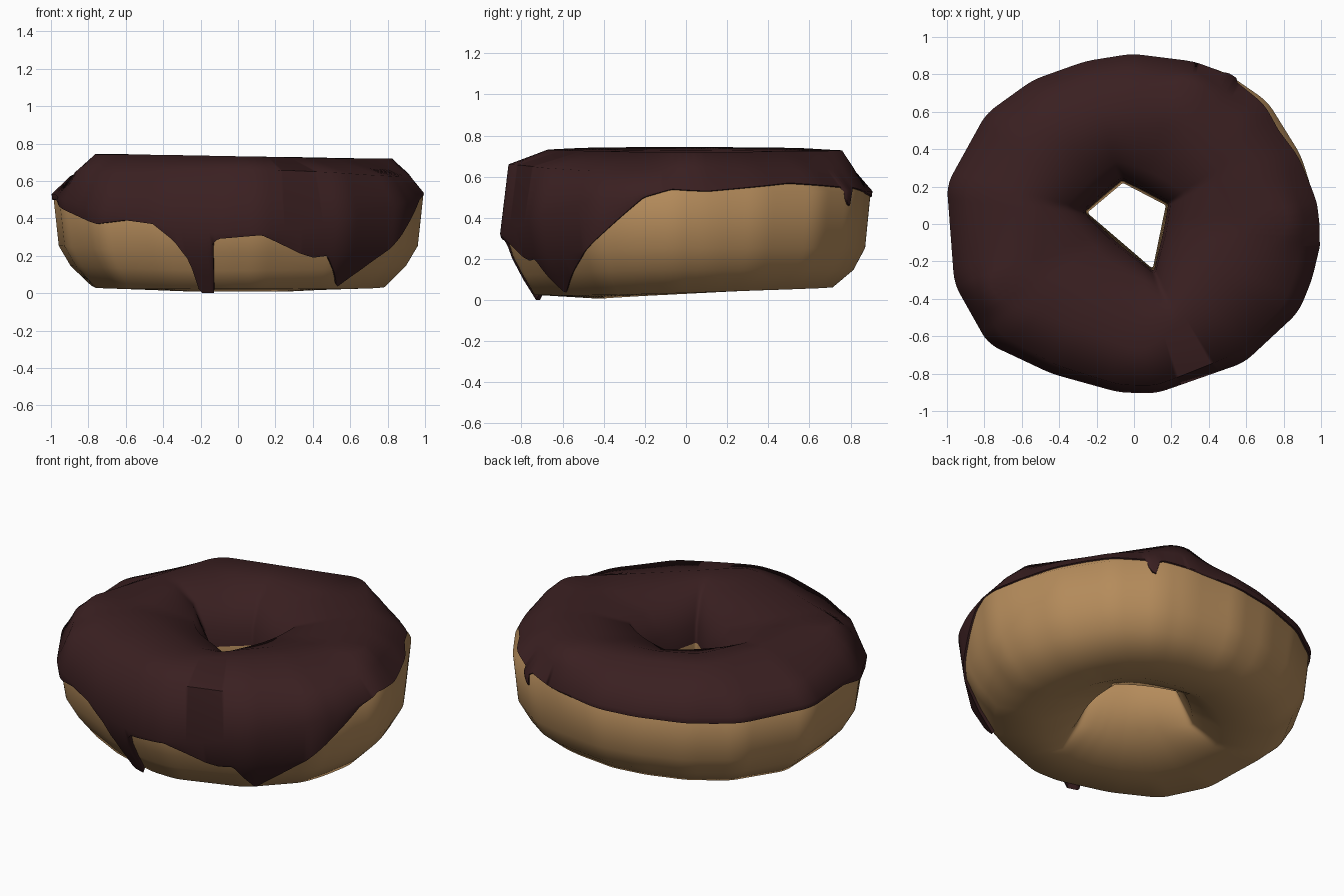
import bpy, bmesh, math
from mathutils import Vector

if "Cube" in bpy.data.objects:
    bpy.data.objects.remove(bpy.data.objects["Cube"])

N = 288  # columns around the ring

# Plan outlines (x, y) of the widest line, the hole and the top crest
OUTER = [(1.005, -.07), (.975, .13), (.9, .37), (.72, .66), (.49, .82), (.31, .87), (-.01, .91),
         (-.26, .87), (-.54, .77), (-.79, .59), (-1, .21), (-.96, -.32), (-.78, -.64),
         (-.44, -.8), (-.08, -.9), (.12, -.905), (.59, -.74), (.88, -.47), (.95, -.3)]
HOLE = [(.17, .1), (-.06, .22), (-.25, .06), (.1, -.24)]
CREST = [(.86, 0), (.32, .78), (-.5, .53), (-.79, -.37), (.05, -.69)]
# Lower edge of the icing: (angle in degrees, height)
EDGE = [(0, .535), (6, .53), (33, .57), (54, .55), (55.5, .47), (57.5, .46), (59, .55), (75, .52),
        (95, .5), (135, .49), (170, .5), (188, .5), (205, .43), (220, .37), (230, .39), (240, .37),
        (247, .28), (252, .17), (254, 0), (260, 0), (261, .26), (263, .29), (278, .31),
        (293, .21), (298, .19), (303, .2), (306, .14), (312, .03), (326, .2), (335, .32),
        (348, .5), (356, .54), (360, .535)]


def ray(poly, a):
    """Distance from the centre to a closed outline at angle a."""
    d = Vector((math.cos(a), math.sin(a)))
    best = 0
    for i, p in enumerate(poly):
        p, q = Vector(p), Vector(poly[(i + 1) % len(poly)])
        e = q - p
        den = d.x * e.y - d.y * e.x
        if abs(den) < 1e-9:
            continue
        t = (p.x * e.y - p.y * e.x) / den
        s = (p.x * d.y - p.y * d.x) / den
        if t > 0 and -1e-6 <= s <= 1 + 1e-6:
            best = max(best, t)
    return best


def radius(poly, a, soft=2):
    """Outline distance with slightly softened corners."""
    return sum(ray(poly, a + math.radians(k * soft)) for k in (-1, -.5, 0, .5, 1)) / 5


def edge_height(deg):
    for (a, z), (b, y) in zip(EDGE, EDGE[1:]):
        if a <= deg <= b:
            return z + (y - z) * (deg - a) / (b - a)


def profile(a):
    """Cross-section (radius, height) from the hole over the top and under."""
    R, h, c = radius(OUTER, a, 3), radius(HOLE, a), radius(CREST, a, 5)
    s = math.sin(a)
    w = max(0, -s) ** 2                      # front is fuller and lower
    bz = max(0, .022 + .026 * s)
    mix = lambda p, q: p + (q - p) * w
    top = .732 - .012 * math.cos(a)
    # shoulder bulges a little beyond the straight line from crest to widest
    sr = max(.9 * R, (c + R) / 2)
    sz = top + (.53 - top) * (sr - c) / (R - c) + .1 * (R - c)
    return [Vector(p) for p in (
        (h, .32), (h + .03, .53), (h + .12, .66), ((h + .12 + c) / 2, top - .015), (c, top),
        (mix(sr, .955 * R), mix(sz, .66)), (R, mix(.53, .32)),
        (mix(.97, .96) * R, mix(.25, .2)), (mix(.905, .9) * R, mix(.14, .1)),
        (mix(.79, .83) * R, bz + .005 * (1 - w)), (.5 * R, bz), (h + .1, .12))]


def at(pts, u):
    i = min(int(u), len(pts) - 2)
    return pts[i].lerp(pts[i + 1], u - i)


def inset(p, mid, d=.009):
    return p + (mid - p).normalized() * d


def icing_end(pts, z):
    """Row position where the outer wall reaches height z."""
    for i in range(5, 9):
        if pts[i].y >= z >= pts[i + 1].y:
            return i + (pts[i].y - z) / (pts[i].y - pts[i + 1].y)
    return 4.9 if z > pts[5].y else 9


def make_ring(name, columns, closed, colour):
    bm = bmesh.new()
    grid = []
    for j, col in enumerate(columns):
        a = 2 * math.pi * j / N
        grid.append([bm.verts.new((p.x * math.cos(a), p.x * math.sin(a), p.y)) for p in col])
    rows = len(columns[0])
    for j in range(N):
        A, B = grid[j], grid[(j + 1) % N]
        for i in range(rows if closed else rows - 1):
            k = (i + 1) % rows
            bm.faces.new((A[i], B[i], B[k], A[k]))
    bmesh.ops.remove_doubles(bm, verts=bm.verts, dist=1e-5)
    bmesh.ops.dissolve_degenerate(bm, edges=bm.edges, dist=1e-6)
    bmesh.ops.recalc_face_normals(bm, faces=bm.faces)
    if max(bm.faces, key=lambda f: f.calc_center_median().z).normal.z < 0:
        bmesh.ops.reverse_faces(bm, faces=bm.faces)
    for f in bm.faces:
        f.smooth = True
    for e in bm.edges:
        if len(e.link_faces) == 2 and e.calc_face_angle(0) > math.radians(65):
            e.smooth = False
    me = bpy.data.meshes.new(name)
    bm.to_mesh(me)
    bm.free()
    mat = bpy.data.materials.new(name + "_colour")
    mat.diffuse_color = (*colour, 1)
    mat.use_nodes = True
    mat.node_tree.nodes["Principled BSDF"].inputs["Base Color"].default_value = mat.diffuse_color
    me.materials.append(mat)
    ob = bpy.data.objects.new(name, me)
    bpy.context.collection.objects.link(ob)


dough, icing = [], []
for j in range(N):
    a = 2 * math.pi * j / N
    pts = profile(a)
    mid = sum(pts, Vector((0, 0))) / len(pts)
    front = .02 * max(0, -math.sin(a)) ** 2   # icing stands off the dough in front
    dough.append([inset(p, mid, .009 + front * (6 <= i <= 9)) for i, p in enumerate(pts)])
    # hole wall of the dough shows below the icing
    dough[-1][0] = pts[0]
    # icing follows the section, clamped at its dripping edge, with a turned-in rim
    end = icing_end(pts, edge_height(math.degrees(a)))
    col = [at(pts, min(max(i, .5), end)) for i in range(10)]
    icing.append([inset(col[0], mid)] + col + [inset(col[-1], mid, .009 + front)])

make_ring("dough", dough, True, (.46, .26, .105))
make_ring("icing", icing, False, (.042, .014, .015))
